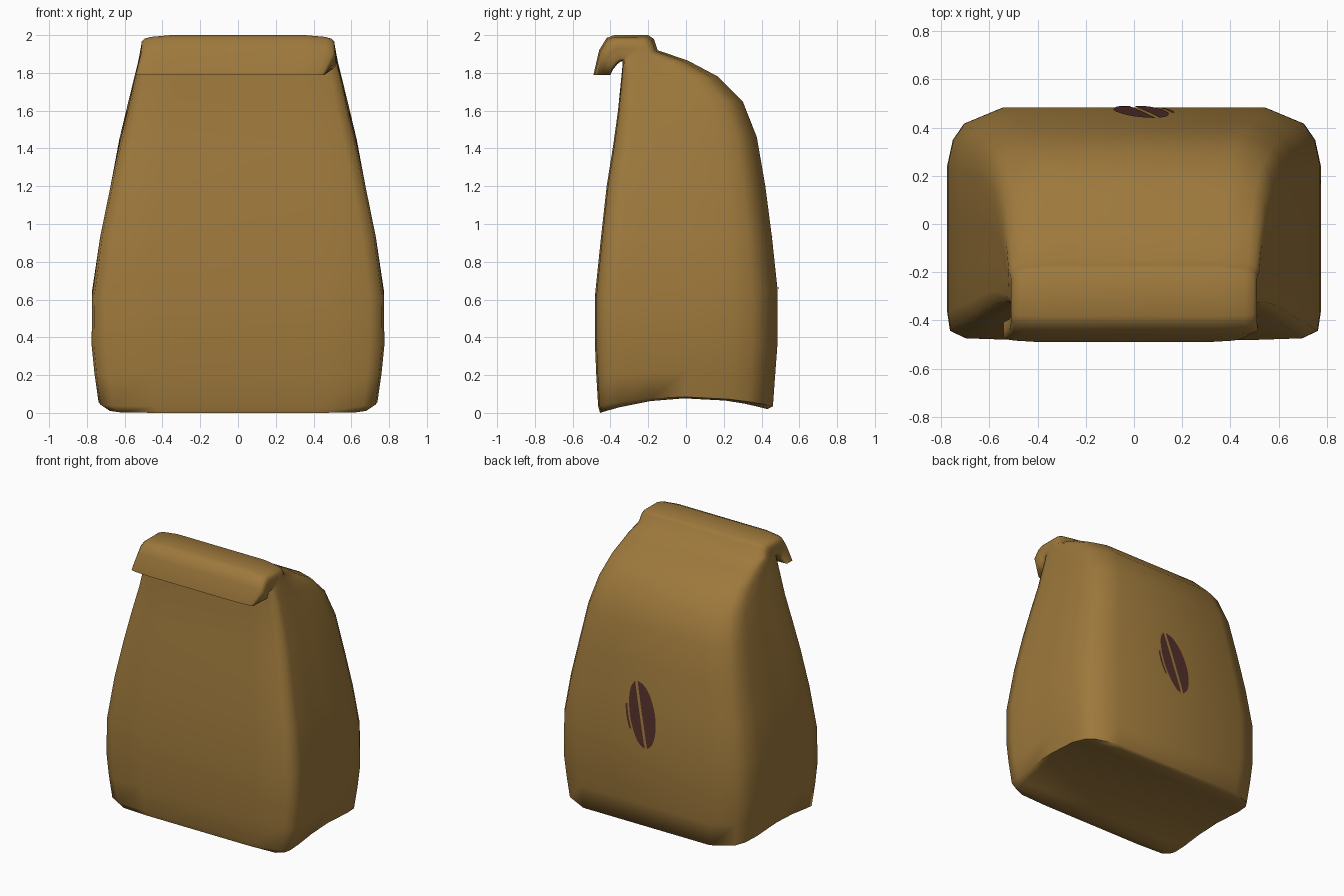
import bpy, bmesh, math

if "Cube" in bpy.data.objects:
    bpy.data.objects.remove(bpy.data.objects["Cube"])

def material(name, rgb):
    m = bpy.data.materials.new(name)
    m.diffuse_color = (*rgb, 1)
    m.use_nodes = True
    m.node_tree.nodes["Principled BSDF"].inputs["Base Color"].default_value = m.diffuse_color
    return m

kraft = material("kraft_brown", (0.34, 0.19, 0.045))
dark = material("dark_roast", (0.085, 0.030, 0.022))

def finish(bm, name, mat, angle):
    me = bpy.data.meshes.new(name)
    bm.to_mesh(me)
    bm.free()
    ob = bpy.data.objects.new(name, me)
    bpy.context.collection.objects.link(ob)
    me.materials.append(mat)
    bpy.ops.object.select_all(action='DESELECT')
    ob.select_set(True)
    bpy.context.view_layer.objects.active = ob
    bpy.ops.object.shade_smooth_by_angle(angle=math.radians(angle))
    return ob

# Bag sections: front y, front z, back y, back z, half width
SECTIONS = [
    (-.455, .00, .43, .02, .69), (-.465, .035, .46, .035, .738),
    (-.475, .20, .472, .20, .76), (-.482, .36, .484, .36, .775),
    (-.482, .62, .484, .66, .772), (-.45, .93, .455, .93, .73),
    (-.42, 1.20, .42, 1.20, .675), (-.385, 1.42, .375, 1.46, .628),
    (-.36, 1.60, .30, 1.65, .583), (-.345, 1.75, .17, 1.78, .55),
    (-.338, 1.82, .01, 1.865, .53), (-.335, 1.85, -.15, 1.92, .52),
    # rolled-over top
    (-.335, 1.86, -.17, 1.98, .512), (-.338, 1.862, -.20, 2.0, .51),
    (-.345, 1.86, -.38, 2.0, .51), (-.365, 1.845, -.42, 1.985, .51),
    (-.385, 1.82, -.46, 1.92, .515), (-.40, 1.79, -.49, 1.79, .50),
]
ARCH = {0: .067, 1: .05, 2: .02}      # hollow of the base
# Half outline of a section: front-to-back fraction, width fraction
OUTLINE = [(0, .6), (.008, .9), (.04, .985), (.12, 1), (.3, 1), (.5, 1),
           (.75, 1), (.86, .97), (.93, .91), (1, .7)]

bm = bmesh.new()
rings = []
for i, (yf, zf, yb, zb, hw) in enumerate(SECTIONS):
    shift = -.042 if i == len(SECTIONS) - 1 else 0   # lip hangs slightly skewed
    sides = []
    for s in (1, -1):
        sides.append([bm.verts.new((s * hw * w + shift,
                                    yf + (yb - yf) * t,
                                    zf + (zb - zf) * t + ARCH.get(i, 0) * 4 * t * (1 - t)))
                      for t, w in OUTLINE])
    rings.append(sides)
n = len(OUTLINE)
for (r0, l0), (r1, l1) in zip(rings, rings[1:]):
    a, b = r0 + l0[::-1], r1 + l1[::-1]
    for k in range(2 * n):
        j = (k + 1) % (2 * n)
        bm.faces.new((a[k], a[j], b[j], b[k]))
# base and lip end
for r, l in (rings[0], rings[-1]):
    for k in range(n - 1):
        bm.faces.new((r[k], r[k + 1], l[k + 1], l[k]))
bmesh.ops.recalc_face_normals(bm, faces=bm.faces)
finish(bm, "paper_bag", kraft, 65)

# Printed bean on the back
def back_y(z):
    for p, q in zip(SECTIONS, SECTIONS[1:]):
        if p[3] <= z <= q[3]:
            return p[2] + (q[2] - p[2]) * (z - p[3]) / (q[3] - p[3])

CX, CZ, LEN, TILT = .04, .85, .235, math.radians(14)

def bean_point(bm, u, s):
    x = CX + u * math.cos(TILT) + s * LEN * math.sin(TILT)
    z = CZ - u * math.sin(TILT) + s * LEN * math.cos(TILT)
    return bm.verts.new((x, back_y(z) + .005, z))

def strip(bm, inner, outer, s0, s1, rows=24):
    prev = None
    for k in range(rows + 1):
        s = s0 + (s1 - s0) * k / rows
        w = math.sqrt(max(0, 1 - s * s))
        cur = [bean_point(bm, inner(w), s), bean_point(bm, outer(w), s)]
        if prev:
            f = bm.faces.new((prev[0], prev[1], cur[1], cur[0]))
            f.normal_update()
            if f.normal.y < 0:
                f.normal_flip()
        prev = cur

bm = bmesh.new()
strip(bm, lambda w: -.010, lambda w: -max(.011, .115 * w), -.99, .99)
strip(bm, lambda w: .010, lambda w: max(.011, .090 * w), -.99, .99)
strip(bm, lambda w: .104 * w, lambda w: .120 * w, -.40, .35)
finish(bm, "bean_print", dark, 40)
